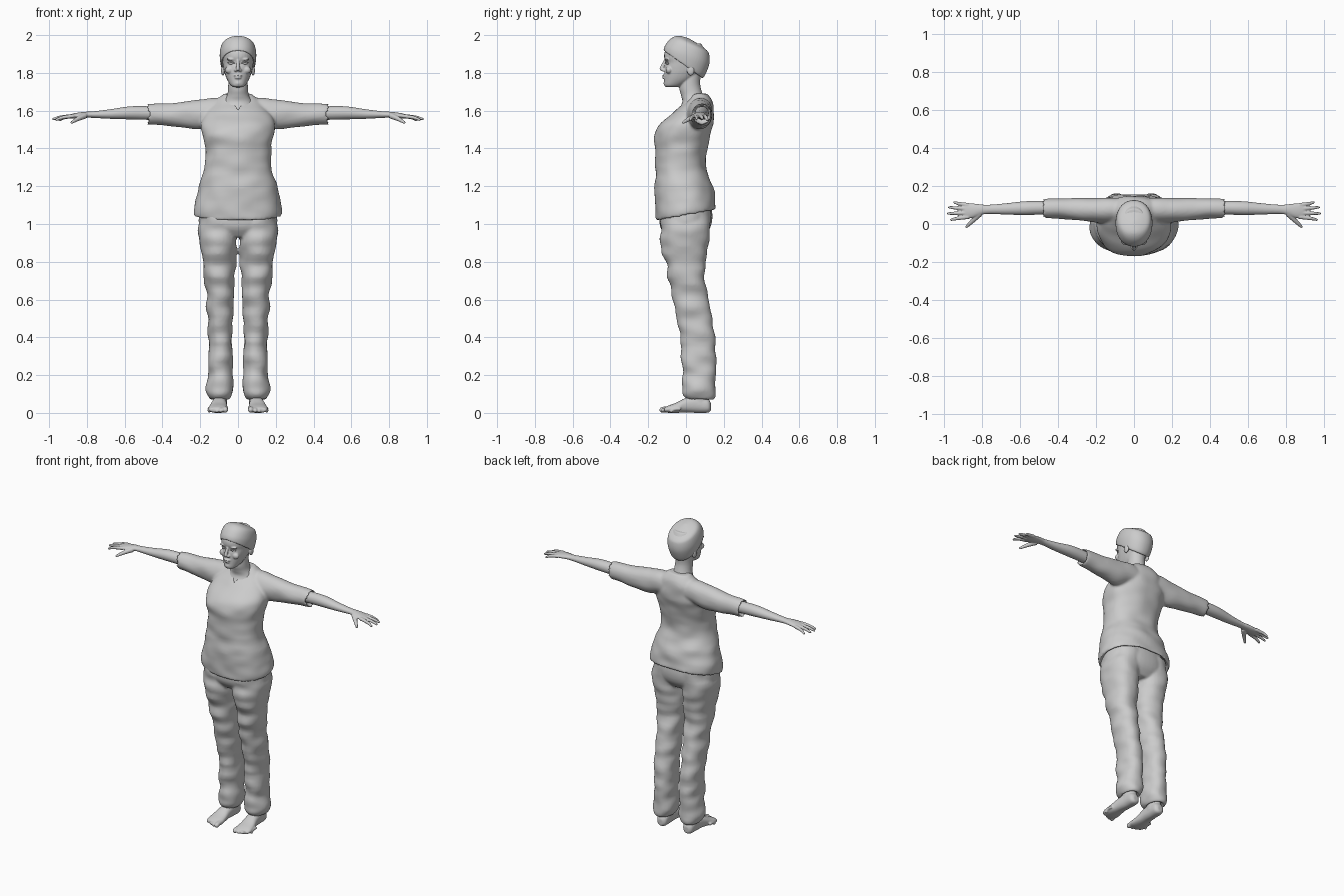
import bpy, bmesh, math
from mathutils import Vector, noise

cube = bpy.data.objects.get("Cube")
if cube:
    bpy.data.objects.remove(cube)

grey = bpy.data.materials.new("plain grey")
grey.use_nodes = True
COLOUR = (0.6, 0.6, 0.6, 1)
grey.diffuse_color = COLOUR
grey.node_tree.nodes["Principled BSDF"].inputs["Base Color"].default_value = COLOUR


# A ring is a centre and two half-axis vectors.
def level(rx, yf, zf, yb, zb, cx=0):
    """Roughly horizontal ring given by its front and back points."""
    return (Vector((cx, (yf + yb) / 2, (zf + zb) / 2)), Vector((rx, 0, 0)),
            Vector((0, (yb - yf) / 2, (zb - zf) / 2)))


def flat(z, rx, yf, yb, cx=0):
    return level(rx, yf, z, yb, z, cx)


def across(x, y, z, ry, rz):
    """Upright ring facing sideways."""
    return Vector((x, y, z)), Vector((0, ry, 0)), Vector((0, 0, rz))


def along(y, cx, rx, z0, z1):
    """Upright ring facing forward."""
    return Vector((cx, y, (z0 + z1) / 2)), Vector((rx, 0, 0)), Vector((0, 0, (z1 - z0) / 2))


def spline(a, b, c, d, t):
    return b + (c - a) * (t / 2) + (a - b * 2.5 + c * 2 - d / 2) * t**2 + ((b - c) * 1.5 + (d - a) / 2) * t**3


def loft(bm, rings, mirror=False, power=2, folds=0, sides=32, steps=5):
    """Skin a smooth closed surface over rings."""
    dense = []
    for i in range(len(rings) - 1):
        four = [rings[max(0, min(len(rings) - 1, i + k))] for k in (-1, 0, 1, 2)]
        dense += [[spline(*(r[n] for r in four), s / steps) for n in range(3)] for s in range(steps)]
    dense.append(rings[-1])
    for sign in (1, -1) if mirror else (1,):
        loops = []
        for c, u, v in dense:
            loop = []
            for k in range(sides):
                a = math.tau * k / sides
                ca, sa = math.cos(a), math.sin(a)
                p = c + u * math.copysign(abs(ca) ** (2 / power), ca) + v * math.copysign(abs(sa) ** (2 / power), sa)
                if folds:
                    p += (p - c).normalized() * folds * noise.noise(Vector((p.x * 9, p.y * 9, p.z * 16)))
                loop.append(bm.verts.new((p.x * sign, p.y, p.z)))
            loops.append(loop)
        for a, b in zip(loops, loops[1:]):
            for k in range(sides):
                j = (k + 1) % sides
                bm.faces.new((a[k], a[j], b[j], b[k]))
        bm.faces.new(loops[0])
        bm.faces.new(loops[-1])


def tube(bm, points, radii):
    """Mirrored rounded tube through points."""
    pts = [Vector(p) for p in points]
    rings = []
    for i, (p, r) in enumerate(zip(pts, radii)):
        q = (pts[min(i + 1, len(pts) - 1)] - pts[max(i - 1, 0)]).to_track_quat("Z", "Y")
        rings.append((p, q @ Vector((r, 0, 0)), q @ Vector((0, r, 0))))
    c, u, v = rings[-1]
    tip = (pts[-1] - pts[-2]).normalized() * radii[-1]
    rings.append((c + tip * 0.8, u * 0.5, v * 0.5))
    loft(bm, rings, True, sides=12, steps=3)


def blob(bm, centre, radii, mirror=False):
    x, y, z = centre
    rx, ry, rz = radii
    rings = []
    for k in range(9):
        a = math.pi * (k + 0.15) / 8.3 - math.pi / 2
        w = math.cos(a)
        rings.append(flat(z + rz * math.sin(a), rx * w, y - ry * w, y + ry * w, x))
    loft(bm, rings, mirror, sides=20, steps=1)


def finish(bm, name, voxel, smooth=4):
    """Fuse overlapping volumes into one soft skin."""
    bmesh.ops.recalc_face_normals(bm, faces=bm.faces)
    mesh = bpy.data.meshes.new(name)
    bm.to_mesh(mesh)
    bm.free()
    mesh.materials.append(grey)
    mesh.shade_smooth()
    ob = bpy.data.objects.new(name, mesh)
    bpy.context.collection.objects.link(ob)
    if voxel:
        m = ob.modifiers.new("Fuse", "REMESH")
        m.mode, m.voxel_size, m.use_smooth_shade = "VOXEL", voxel, True
        m = ob.modifiers.new("Soften", "SMOOTH")
        m.iterations, m.factor = smooth, 0.5
    return ob


# Tunic: torso with a sloping open hem, and short sleeves
bm = bmesh.new()
loft(bm, [level(.19, -.13, 1.06, .13, 1.11), level(.215, -.14, 1.03, .145, 1.085),
          level(.232, -.157, 1.02, .16, 1.075), level(.23, -.162, 1.08, .155, 1.12),
          level(.208, -.165, 1.19, .14, 1.2), flat(1.3, .177, -.16, .105), flat(1.4, .176, -.16, .113),
          flat(1.48, .19, -.166, .132), flat(1.54, .19, -.125, .143), flat(1.6, .16, -.053, .147),
          flat(1.65, .12, -.002, .137), flat(1.69, .07, .03, .112)],
     power=2.25, folds=.009, sides=64)
loft(bm, [across(.04, .075, 1.6, .06, .06), across(.13, .075, 1.595, .066, .075),
          across(.2, .075, 1.58, .066, .078), across(.3, .08, 1.577, .06, .066),
          across(.4, .083, 1.58, .052, .058), across(.475, .085, 1.58, .05, .056),
          across(.48, .085, 1.58, .046, .05), across(.455, .085, 1.58, .04, .042)],
     True, folds=.006)
tunic = finish(bm, "tunic", .008, 5)

# V neckline cut
bm = bmesh.new()
tri = [(-.075, 1.71), (.075, 1.71), (0, 1.603)]
a, b = [[bm.verts.new((x, y, z)) for x, z in tri] for y in (-.3, .05)]
bm.faces.new(a)
bm.faces.new(b)
for k in range(3):
    bm.faces.new((a[k], a[k - 1], b[k - 1], b[k]))
cutter = finish(bm, "neckline_cutter", 0)
cutter.hide_render = True
cutter.hide_set(True)
cut = tunic.modifiers.new("Neckline", "BOOLEAN")
cut.operation, cut.object, cut.solver = "DIFFERENCE", cutter, "EXACT"

# Trousers: hips and two baggy legs gathered at the ankle
bm = bmesh.new()
loft(bm, [flat(1.12, .19, -.13, .13), flat(1.04, .207, -.14, .14), flat(.98, .2, -.135, .128),
          flat(.93, .14, -.1, .09)], power=2.2, sides=48)
loft(bm, [flat(z, (xo - xi) / 2, yf, yb, (xo + xi) / 2) for z, xi, xo, yf, yb in (
    (1.08, .01, .2, -.13, .13), (.98, 0, .21, -.137, .133), (.9, .003, .206, -.134, .117),
    (.8, .012, .19, -.11, .106), (.7, .017, .177, -.09, .1), (.6, .02, .165, -.068, .122),
    (.5, .023, .16, -.047, .142), (.4, .026, .16, -.03, .154), (.28, .03, .157, -.022, .157),
    (.2, .034, .156, -.018, .16), (.13, .02, .166, -.022, .163), (.095, .025, .16, -.01, .157),
    (.07, .045, .145, .015, .14), (.09, .06, .13, .03, .12))], True, 2.15, .014)
finish(bm, "trousers", .008)

# Bare feet with toes
bm = bmesh.new()
loft(bm, [flat(.14, .036, .03, .12, .095), flat(.09, .036, .02, .12, .095), flat(.04, .038, .01, .126, .095)], True)
loft(bm, [along(.132, .095, .016, .012, .05), along(.115, .095, .034, .001, .075),
          along(.06, .096, .037, 0, .092), along(0, .1, .041, .002, .08), along(-.05, .104, .049, 0, .055),
          along(-.09, .105, .053, 0, .04), along(-.115, .104, .045, .004, .028)], True, 2.3)
for k in range(5):
    r = .015 if k == 0 else .0115 - k * .0007
    x = .067 + k * .0205 + (.004 if k else 0)
    y = -.128 + .0035 * k * k * .9
    tube(bm, [(x, y + .05, .022), (x, y + .015, .02), (x, y, r)], [r, r * .95, r])
finish(bm, "feet", .0045, 3)

# Bare forearms and hands
bm = bmesh.new()
loft(bm, [across(.4, .085, 1.585, .035, .035), across(.5, .085, 1.588, .036, .036),
          across(.58, .083, 1.588, .036, .034), across(.68, .079, 1.582, .029, .025),
          across(.77, .077, 1.579, .024, .017), across(.81, .075, 1.578, .029, .016),
          across(.85, .07, 1.574, .038, .015), across(.885, .069, 1.57, .039, .012),
          across(.9, .07, 1.568, .034, .008)], True)
for y0, x1, y1, z1 in ((.037, .962, .022, 1.552), (.058, .978, .055, 1.556),
                       (.08, .972, .088, 1.556), (.1, .945, .114, 1.55)):
    mid = ((.885 + x1) / 2 + .005, (y0 + y1) / 2, (1.57 + z1) / 2 + .003)
    tube(bm, [(.87, y0, 1.572), mid, (x1, y1, z1)], [.011, .0095, .0065])
tube(bm, [(.81, .055, 1.573), (.845, .02, 1.558), (.88, -.014, 1.538)], [.016, .0125, .0075])
finish(bm, "arms_and_hands", .0038, 3)

# Head, neck and upper chest
bm = bmesh.new()
loft(bm, [flat(1.724, .022, -.103, -.04), flat(1.734, .039, -.115, -.015), flat(1.765, .058, -.115, .04),
          flat(1.8, .071, -.114, .075), flat(1.83, .078, -.113, .095), flat(1.855, .082, -.108, .1),
          flat(1.885, .084, -.116, .105), flat(1.92, .082, -.108, .1), flat(1.955, .06, -.07, .08)], power=2.2)
loft(bm, [flat(1.8, .052, -.03, .08), level(.052, -.035, 1.72, .075, 1.74), flat(1.68, .058, -.026, .09),
          flat(1.645, .078, -.02, .1), flat(1.6, .1, -.042, .1), flat(1.55, .11, -.07, .1)])
tube(bm, [(0, -.108, 1.868), (0, -.122, 1.84), (0, -.13, 1.82)], [.008, .0095, .011])
blob(bm, (.012, -.117, 1.814), (.009, .012, .008), True)
blob(bm, (.036, -.101, 1.872), (.026, .012, .007), True)
blob(bm, (.045, -.09, 1.815), (.024, .018, .02), True)
blob(bm, (0, -.114, 1.786), (.023, .012, .0055))
blob(bm, (0, -.114, 1.774), (.019, .012, .006))
blob(bm, (0, -.105, 1.745), (.02, .014, .014))
blob(bm, (.08, .025, 1.813), (.01, .02, .028), True)
finish(bm, "head", .0038, 4)

# Eyes with upper lids
bm = bmesh.new()
blob(bm, (.034, -.094, 1.851), (.016, .012, .008), True)
finish(bm, "eyes", 0)
bm = bmesh.new()
tube(bm, [(.017, -.105, 1.85), (.034, -.106, 1.859), (.052, -.094, 1.853)], [.002, .003, .002])
finish(bm, "eyelids", 0)

# Close-fitting cap, sloping down to the nape
bm = bmesh.new()
loft(bm, [level(.08, -.105, 1.925, .075, 1.79), level(.087, -.117, 1.915, .085, 1.772),
          level(.093, -.119, 1.922, .102, 1.79), level(.097, -.111, 1.945, .123, 1.845),
          level(.091, -.088, 1.975, .124, 1.892), level(.078, -.062, 1.992, .112, 1.918),
          level(.045, -.036, 1.996, .07, 1.95), level(.008, .004, 1.987, .016, 1.982)], power=2.15, sides=48)
finish(bm, "cap", .005, 3)
